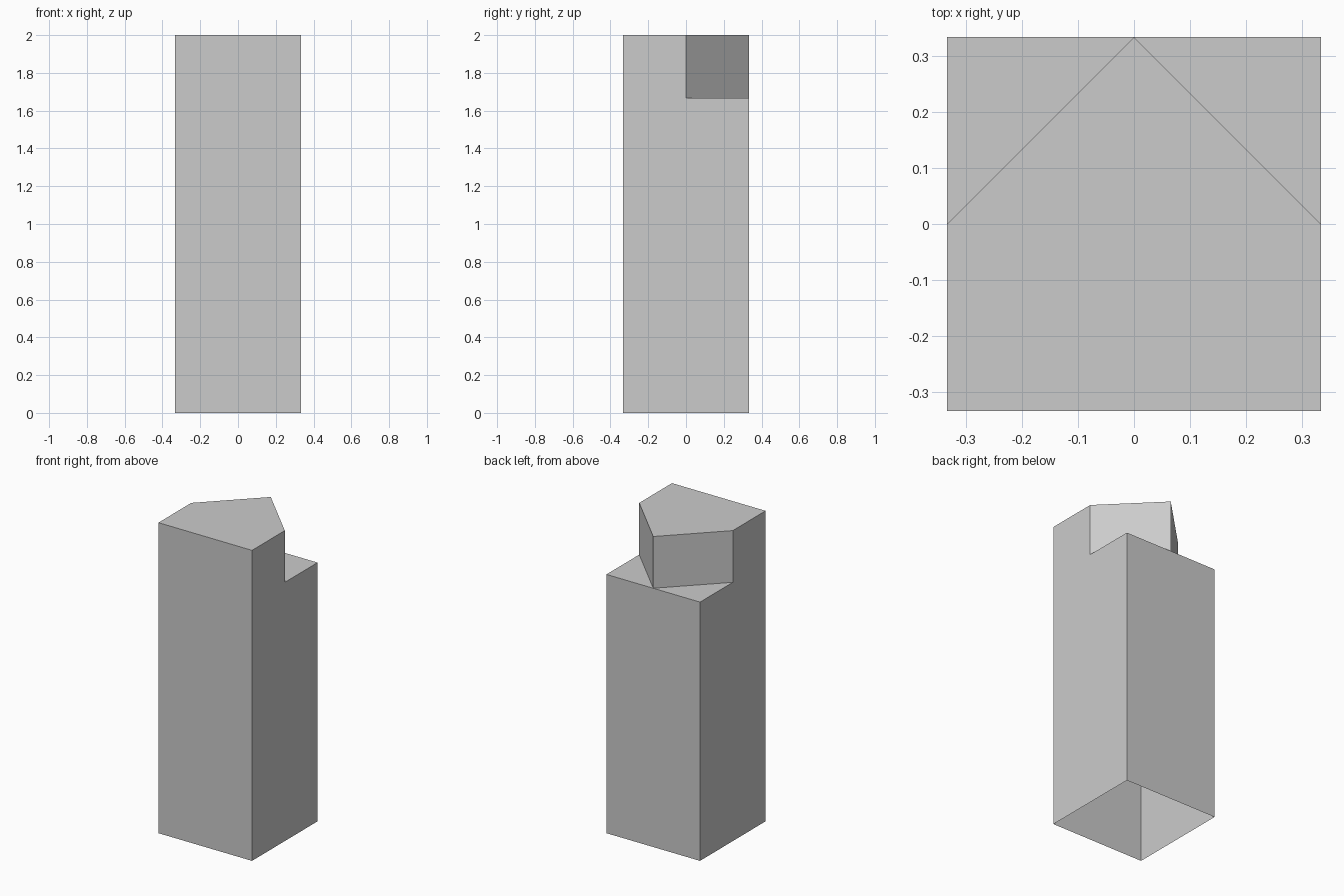
import bpy
import bmesh

if "Cube" in bpy.data.objects:
    bpy.data.objects.remove(bpy.data.objects["Cube"], do_unlink=True)

H = 1 / 3            # half width of the square column
LEDGE, TOP = 5 / 3, 2.0

# Single grey material
grey = bpy.data.materials.new("plain grey")
grey.use_nodes = True
colour = (0.6, 0.6, 0.6, 1)
grey.diffuse_color = colour
grey.node_tree.nodes["Principled BSDF"].inputs["Base Color"].default_value = colour

bm = bmesh.new()


def face(*points):
    bm.faces.new([bm.verts.new(p) for p in points])


# Front wall and pointed top
face((-H, -H, 0), (H, -H, 0), (H, -H, TOP), (-H, -H, TOP))
face((-H, -H, TOP), (H, -H, TOP), (H, 0, TOP), (0, H, TOP), (-H, 0, TOP))

# Back wall, up to the ledges
face((H, H, 0), (-H, H, 0), (-H, H, LEDGE), (0, H, LEDGE), (H, H, LEDGE))

# Each side: stepped wall, triangular ledge and slanted notch wall
for s in (-1, 1):
    x = s * H
    face((x, -H, 0), (x, H, 0), (x, H, LEDGE), (x, 0, LEDGE), (x, 0, TOP), (x, -H, TOP))
    face((x, 0, LEDGE), (x, H, LEDGE), (0, H, LEDGE))
    face((x, 0, LEDGE), (0, H, LEDGE), (0, H, TOP), (x, 0, TOP))

# Join the walls; the underside stays open
bmesh.ops.remove_doubles(bm, verts=bm.verts[:], dist=0.0001)
bmesh.ops.recalc_face_normals(bm, faces=bm.faces[:])
mesh = bpy.data.meshes.new("notched_column")
bm.to_mesh(mesh)
bm.free()
mesh.materials.append(grey)
column = bpy.data.objects.new("notched_column", mesh)
bpy.context.collection.objects.link(column)
